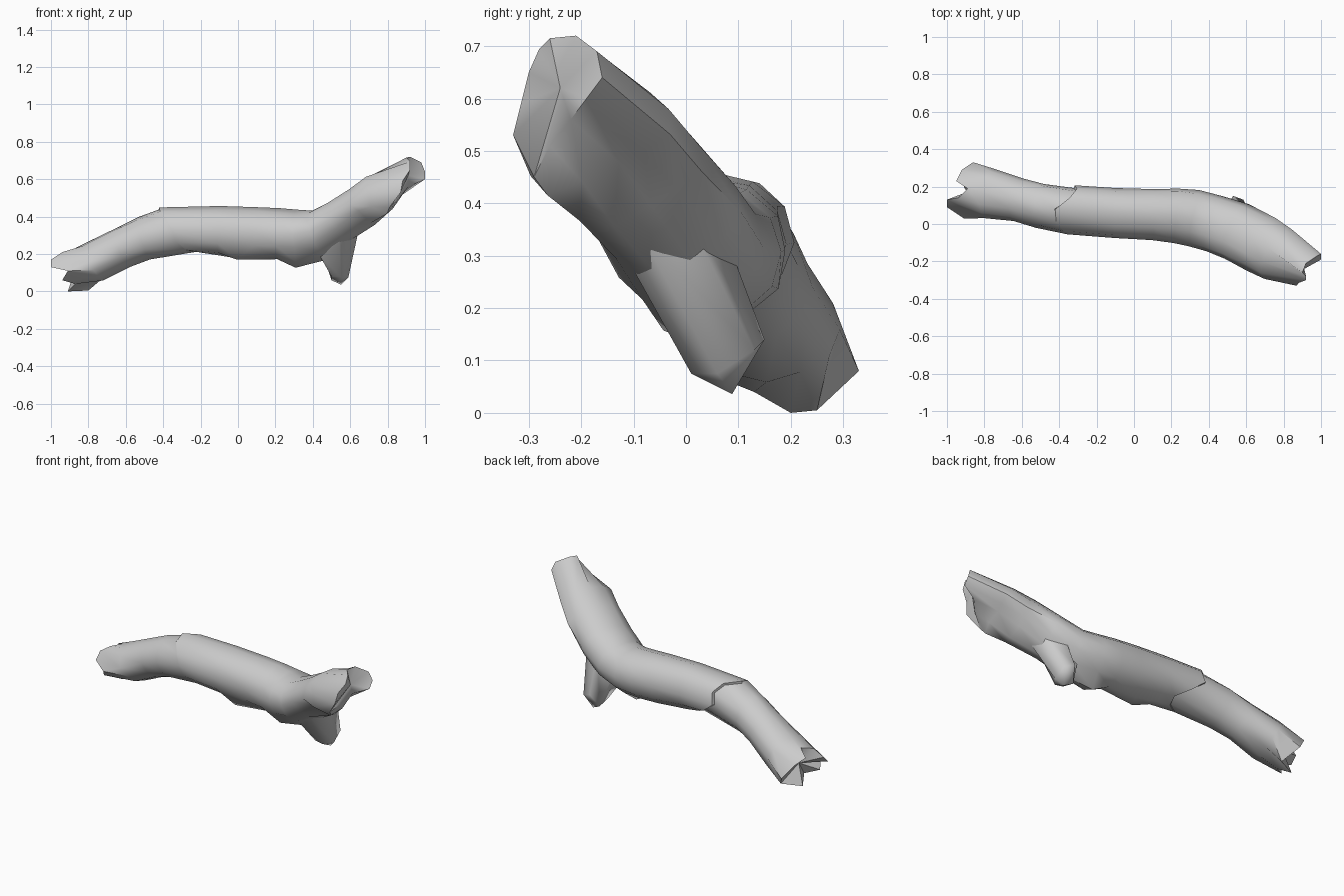
import bpy, bmesh, math, random
from mathutils import Vector

random.seed(4)
N = 12   # ring vertices: 0 = back, 3 = top, 6 = front, 9 = bottom


def skin(name, rings, cap_a, cap_b, angle=50):
    """Bridge rings of points into a tube and fan each end to a given centre."""
    bm = bmesh.new()
    vs = [[bm.verts.new(p) for p in r] for r in rings]
    n = len(rings[0])
    for a, b in zip(vs, vs[1:]):
        for k in range(n):
            j = (k + 1) % n
            bm.faces.new((a[k], a[j], b[j], b[k]))
    for ring, c in ((vs[0], cap_a), (vs[-1], cap_b)):
        cv = bm.verts.new(c)
        for k in range(n):
            bm.faces.new((ring[k], ring[(k + 1) % n], cv))
    bmesh.ops.recalc_face_normals(bm, faces=bm.faces)
    me = bpy.data.meshes.new(name)
    bm.to_mesh(me)
    bm.free()
    ob = bpy.data.objects.new(name, me)
    bpy.context.collection.objects.link(ob)
    bpy.ops.object.select_all(action='DESELECT')
    ob.select_set(True)
    bpy.context.view_layer.objects.active = ob
    bpy.ops.object.shade_smooth_by_angle(angle=math.radians(angle))
    return ob


# Trunk path: x, y, z, side radius, vertical radius
path = [(-.77, .165, .16, .135, .11), (-.62, .13, .235, .115, .11),
        (-.50, .098, .285, .118, .115), (-.30, .067, .328, .135, .13),
        (-.30, .067, .328, .135, .13), (-.10, .06, .325, .135, .132),
        (.10, .05, .315, .14, .135), (.22, .045, .308, .148, .135),
        (.32, .032, .305, .152, .13), (.43, .002, .318, .152, .122),
        (.55, -.042, .38, .158, .118), (.68, -.108, .46, .158, .118),
        (.77, -.162, .53, .15, .112)]

# Bark step: along-x position of the torn lip, and its height outside and inside
lip_x = [-.33, -.31, -.34, -.41, -.40, -.36, -.34, -.32, -.28, -.21, -.19, -.26]
lip_h = [1.02, 1.03, 1.02, 1.02, .97, .95, .94, .95, .97, 1.0, 1.03, 1.04]
inner_h = [.91, .91, .91, .93, .96, .95, .94, .95, .97, .94, .91, .90]

# Knots, hanging flakes and the scooped underside: (ring, vertex) -> offset
bumps = {(8, 9): (-.02, 0, -.045), (8, 8): (0, 0, -.035),
         (6, 8): (-.10, 0, -.025), (6, 9): (-.06, 0, -.01), (9, 9): (.02, 0, -.03),
         (11, 7): (0, .01, .02), (12, 7): (-.02, -.01, -.03), (11, 8): (.02, 0, -.01),
         (12, 8): (.02, -.01, -.03), (10, 7): (0, .01, .01)}
for i in (11, 12):
    bumps[i, 10] = (-.03, 0, .026)
    bumps[i, 11] = (-.025, -.012, .015)

rings = []
for i, (x, y, z, ry, rz) in enumerate(path):
    lip = i in (3, 4)         # these two rings make the bark step
    a = Vector(path[2 if lip else max(i - 1, 0)][:3])
    b = Vector(path[5 if lip else min(i + 1, len(path) - 1)][:3])
    t = (b - a).normalized()
    side = Vector((0, 0, 1)).cross(t).normalized()
    up = t.cross(side)
    ring = []
    for k in range(N):
        ang = 2 * math.pi * k / N
        s = inner_h[k] if i == 3 else lip_h[k] if i == 4 else 1
        p = Vector((x, y, z)) + side * ry * s * math.cos(ang) + up * rz * s * math.sin(ang)
        if lip:
            p += t * (lip_x[k] - x + (-.004 if i == 3 else 0))
        else:
            p += Vector(bumps.get((i, k), (0, 0, 0)))
            p += Vector([random.uniform(-.004, .004) for _ in range(3)])
        ring.append(p)
    rings.append(ring)

# Splintered ends
left_end = [(-.86, .33, .08), (-.92, .29, .16), (-.95, .23, .19), (-.89, .19, .22),
            (-.94, .14, .21), (-1, .13, .17), (-1, .09, .13), (-.91, .03, .11),
            (-.94, .08, .06), (-.87, .13, .04), (-.91, .20, .0), (-.80, .25, .005)]
right_end = [(1, -.16, .64), (.98, -.17, .69), (.92, -.21, .72), (.90, -.26, .715),
             (.92, -.28, .695), (.92, -.30, .65), (.88, -.315, .59), (.87, -.33, .53),
             (.81, -.29, .45), (.87, -.26, .51), (.91, -.22, .56), (1, -.19, .60)]
skin("log_trunk", [left_end] + rings + [right_end], (-.87, .18, .12), (.91, -.24, .62))

# Broken branch stub under the raised end
stub_base = [(.42, -.06, .22), (.54, -.11, .29), (.65, -.09, .35),
             (.65, .0, .38), (.54, .06, .38), (.43, .06, .27)]
stub_tip = [(.50, .015, .08), (.55, .01, .075), (.59, .06, .075),
            (.585, .13, .12), (.53, .15, .14), (.50, .10, .06)]
skin("branch_stub", [stub_base, stub_tip], (.54, -.02, .34), (.55, .088, .036), 75)
